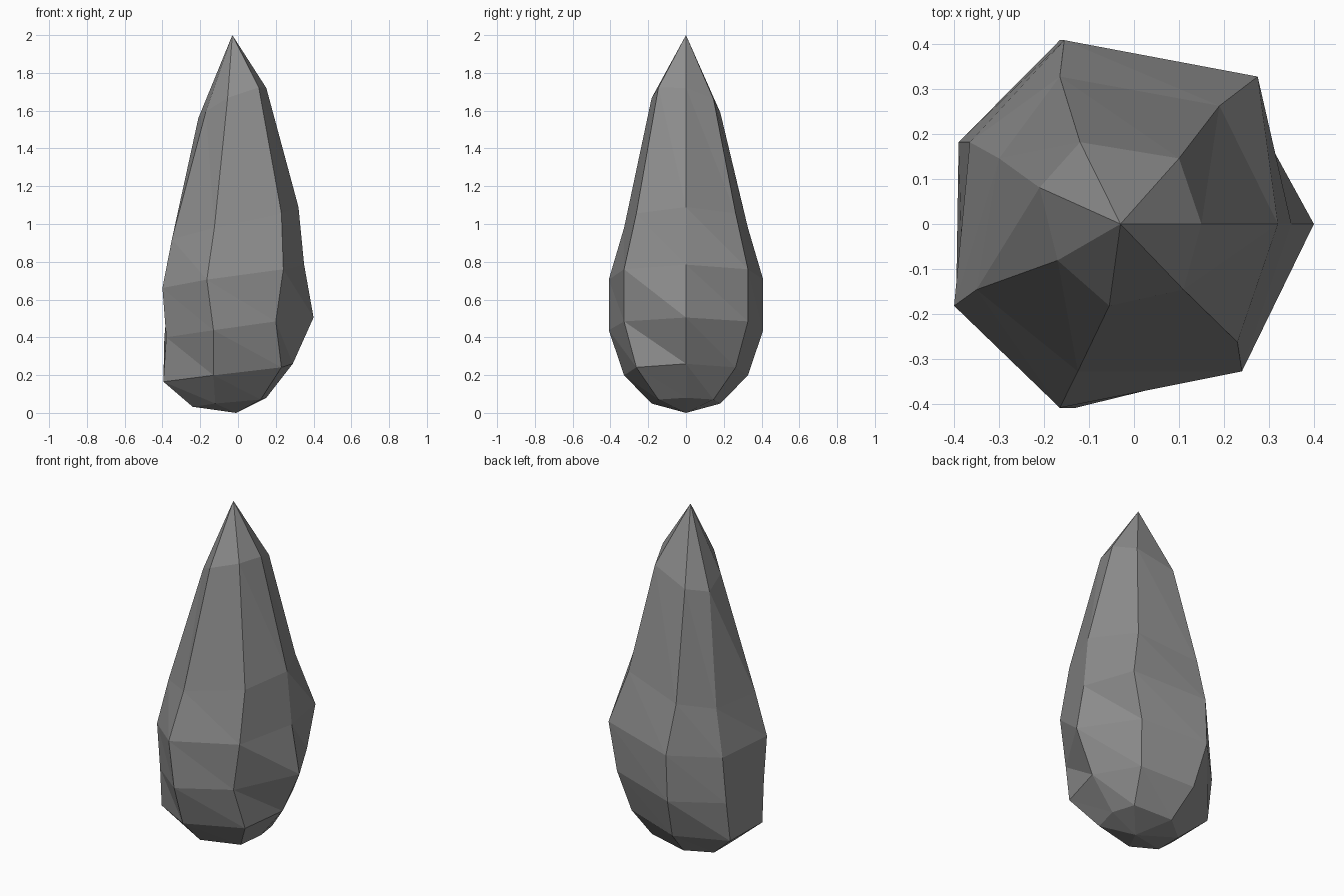
import bpy
import bmesh
from math import sin, cos, pi

default = bpy.data.objects.get("Cube")
if default:
    bpy.data.objects.remove(default, do_unlink=True)

SIDES = 7
RADIUS = 0.43

# One row per ring, top to bottom: mean height, tilt along x, tilt along y,
# then the x position of each ridge, counterclockwise from the +x ridge
RINGS = [
    (1.645, .075, -.04, (.15, .10, -.12, -.21, -.17, -.055, .11)),
    (1.0, .09, 0, (.32, .19, -.165, -.30, -.35, -.125, .23)),
    (.72, .065, 0, (.35, .275, -.155, -.365, -.40, -.165, .24)),
    (.45, .055, 0, (.40, .22, -.165, -.39, -.38, -.13, .20)),
    (.21, .05, 0, (.29, .17, -.14, -.39, -.395, -.13, .23)),
    (.055, .025, 0, (.15, .12, -.11, -.24, -.24, -.12, .12)),
]


def make_material(name, color):
    material = bpy.data.materials.new(name)
    material.use_nodes = True
    material.diffuse_color = color
    shader = material.node_tree.nodes["Principled BSDF"]
    shader.inputs["Base Color"].default_value = color
    shader.inputs["Roughness"].default_value = 0.9
    return material


def build_rings(bm):
    """Lay out the tilted, uneven rings of the stone."""
    rings = []
    for row, (height, tilt_x, tilt_y, ridge_x) in enumerate(RINGS, start=1):
        width = RADIUS * sin(pi * row / (len(RINGS) + 1))
        ring = []
        for side, x in enumerate(ridge_x):
            angle = 2 * pi * side / SIDES
            z = height + tilt_x * cos(angle) + tilt_y * sin(angle)
            ring.append(bm.verts.new((x, width * sin(angle), z)))
        rings.append(ring)
    return rings


def build_stone():
    bm = bmesh.new()
    rings = build_rings(bm)
    tip = bm.verts.new((-.03, 0, 2))
    base = bm.verts.new((-.01, 0, 0))

    for side in range(SIDES):
        following = (side + 1) % SIDES
        # Pointed tip and blunt base
        bm.faces.new((tip, rings[0][side], rings[0][following]))
        bm.faces.new((base, rings[-1][following], rings[-1][side]))
        # Facets between neighbouring rings
        for upper, lower in zip(rings, rings[1:]):
            bm.faces.new((upper[side], lower[side], lower[following]))
            bm.faces.new((upper[side], lower[following], upper[following]))

    bmesh.ops.recalc_face_normals(bm, faces=bm.faces)
    mesh = bpy.data.meshes.new("pointed_stone")
    bm.to_mesh(mesh)
    bm.free()
    stone = bpy.data.objects.new("pointed_stone", mesh)
    bpy.context.collection.objects.link(stone)
    return stone


# Faceted upright stone in one plain grey
stone = build_stone()
stone.data.materials.append(make_material("stone_grey", (.27, .27, .27, 1)))
